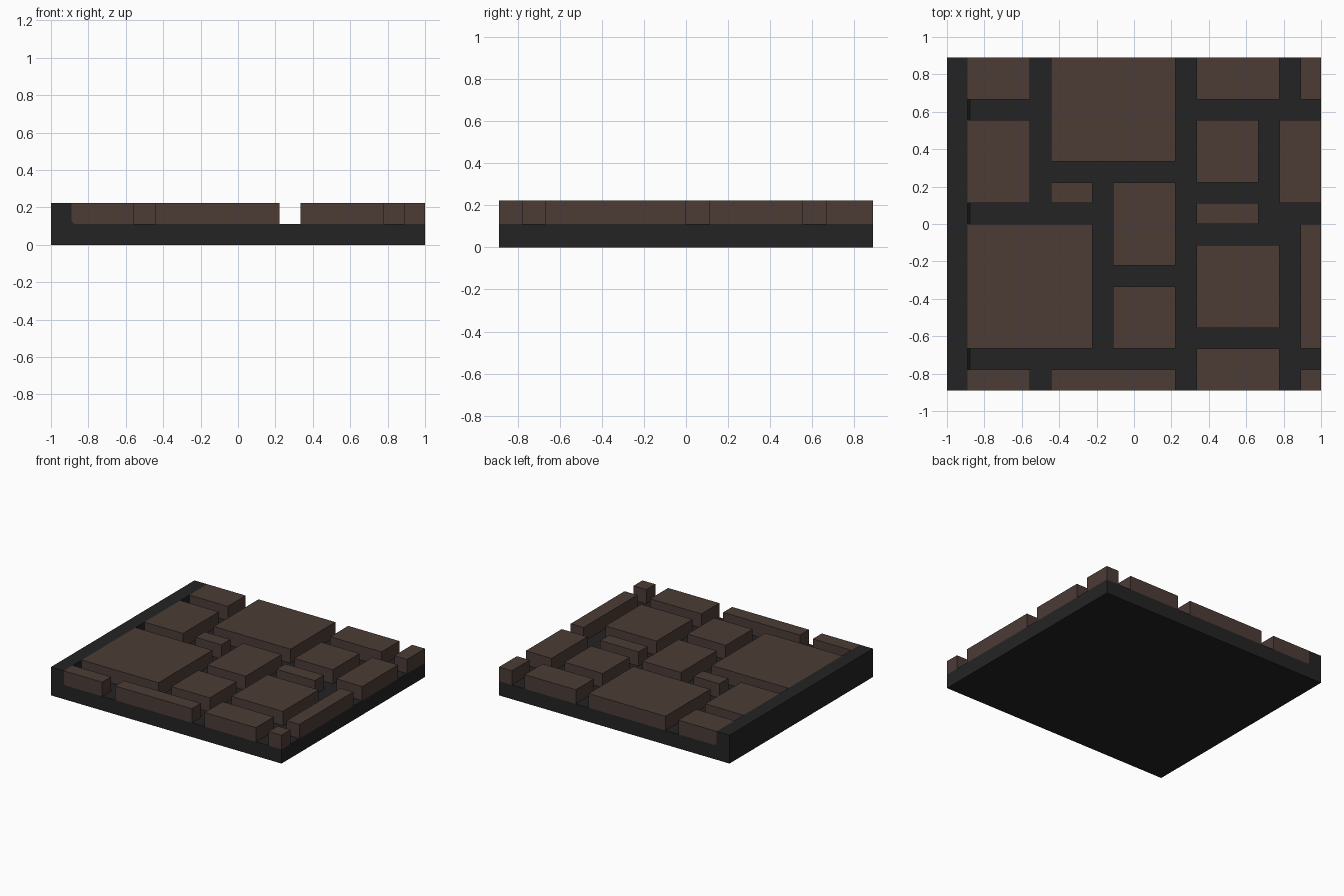
import bpy
import bmesh

old = bpy.data.objects.get("Cube")
if old:
    bpy.data.objects.remove(old, do_unlink=True)

U = 1 / 9        # paving grid unit
FILLET = 0.12    # small slope where the kerb meets the bed, in grid units


def make_material(name, rgb):
    mat = bpy.data.materials.new(name)
    mat.use_nodes = True
    mat.diffuse_color = (*rgb, 1)
    mat.node_tree.nodes["Principled BSDF"].inputs["Base Color"].default_value = (*rgb, 1)
    return mat


def extrude_profile(name, profile, y0, y1, mat):
    """Extrude an (x, z) outline, in grid units, from y0 to y1."""
    bm = bmesh.new()
    face = bm.faces.new([bm.verts.new((x * U, y0 * U, z * U)) for x, z in profile])
    swept = bmesh.ops.extrude_face_region(bm, geom=[face])
    verts = [v for v in swept["geom"] if isinstance(v, bmesh.types.BMVert)]
    bmesh.ops.translate(bm, verts=verts, vec=(0, (y1 - y0) * U, 0))
    bmesh.ops.recalc_face_normals(bm, faces=bm.faces)
    mesh = bpy.data.meshes.new(name)
    bm.to_mesh(mesh)
    bm.free()
    mesh.materials.append(mat)
    obj = bpy.data.objects.new(name, mesh)
    bpy.context.collection.objects.link(obj)
    return obj


stone_brown = make_material("stone brown", (0.072, 0.045, 0.037))
mortar_black = make_material("mortar black", (0.0175, 0.0175, 0.0175))

# Mortar bed with a raised kerb along its right-hand edge
extrude_profile("mortar_bed",
                [(-9, 0), (9, 0), (9, 1), (FILLET - 8, 1), (-8, 1 + FILLET), (-8, 2), (-9, 2)],
                -8, 8, mortar_black)

# Paving stones: x0, x1, y0, y1 in grid units
stones = [
    (-8, -5, 6, 8), (-4, 2, 3, 8), (3, 7, 6, 8), (8, 9, 6, 8),
    (-8, -5, 1, 5), (-4, -2, 1, 2), (-1, 2, -2, 2),
    (3, 6, 2, 5), (7, 9, 1, 5), (3, 6, 0, 1),
    (-8, -2, -6, 0), (-1, 2, -6, -3), (3, 7, -5, -1), (8, 9, -6, 0),
    (-8, -5, -8, -7), (-4, 2, -8, -7), (3, 7, -8, -6), (8, 9, -8, -7),
]
for i, (x0, x1, y0, y1) in enumerate(stones, 1):
    # Stones against the kerb have their lower edge cut to fit the slope
    foot = [(x0, 1 + FILLET), (x0 + FILLET, 1)] if x0 == -8 else [(x0, 1)]
    extrude_profile(f"paving_stone_{i:02d}", foot + [(x1, 1), (x1, 2), (x0, 2)],
                    y0, y1, stone_brown)
